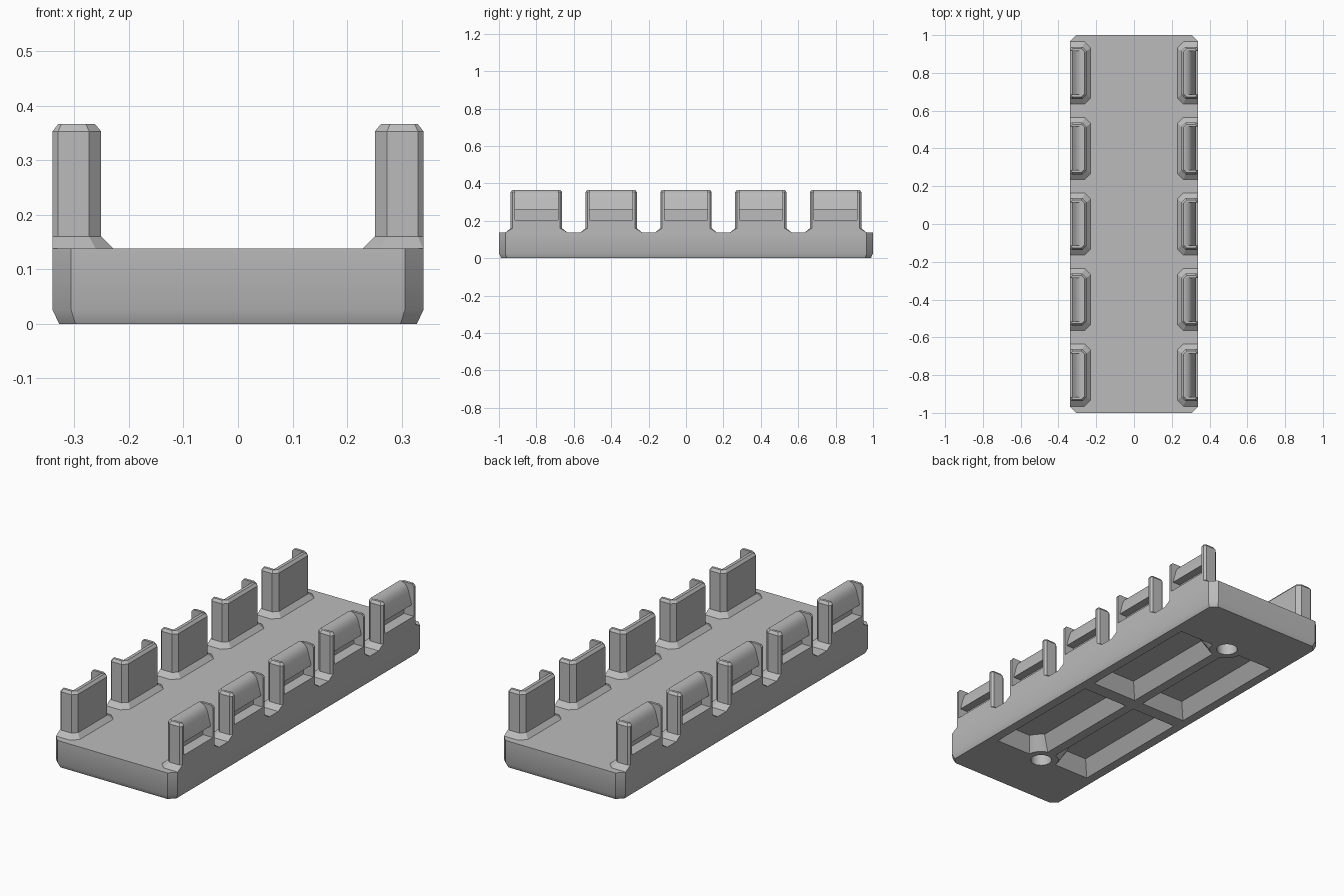
import bpy, bmesh, math

if "Cube" in bpy.data.objects:
    bpy.data.objects.remove(bpy.data.objects["Cube"])

grey = bpy.data.materials.new("plain grey")
grey.diffuse_color = (0.5, 0.5, 0.5, 1)
grey.use_nodes = True
grey.node_tree.nodes["Principled BSDF"].inputs["Base Color"].default_value = grey.diffuse_color


def loft(name, rings):
    """Closed solid skinned through rings that share a point count."""
    bm = bmesh.new()
    loops = [[bm.verts.new(p) for p in r] for r in rings]
    n = len(loops[0])
    for a, b in zip(loops, loops[1:]):
        for i in range(n):
            j = (i + 1) % n
            bm.faces.new((a[i], a[j], b[j], b[i]))
    bm.faces.new(loops[0][::-1])
    bm.faces.new(loops[-1])
    bmesh.ops.recalc_face_normals(bm, faces=bm.faces)
    me = bpy.data.meshes.new(name)
    bm.to_mesh(me)
    bm.free()
    me.materials.append(grey)
    ob = bpy.data.objects.new(name, me)
    bpy.context.collection.objects.link(ob)
    return ob


def cut(ob, cutter):
    """Subtract the cutter and throw it away."""
    mod = ob.modifiers.new("cut", 'BOOLEAN')
    mod.operation, mod.solver, mod.object = 'DIFFERENCE', 'EXACT', cutter
    bpy.ops.object.select_all(action='DESELECT')
    ob.select_set(True)
    bpy.context.view_layer.objects.active = ob
    bpy.ops.object.modifier_apply(modifier=mod.name)
    bpy.data.objects.remove(cutter)


def smooth(ob, degrees):
    bpy.ops.object.select_all(action='DESELECT')
    ob.select_set(True)
    bpy.context.view_layer.objects.active = ob
    bpy.ops.object.shade_smooth_by_angle(angle=math.radians(degrees))


def octagon(hx, hy, c, z):
    return [(-hx + c, -hy, z), (hx - c, -hy, z), (hx, -hy + c, z), (hx, hy - c, z),
            (hx - c, hy, z), (-hx + c, hy, z), (-hx, hy - c, z), (-hx, -hy + c, z)]


# Base slab with clipped corners and a tapered lower edge
base = loft("base", [octagon(0.328, 0.988, 0.03, 0),
                     octagon(0.34, 1.0, 0.034, 0.025),
                     octagon(0.34, 1.0, 0.034, 0.138)])


# Tapered underside recesses, each with one corner rounded around a screw hole
def recess_ring(sx, sy, inset, z):
    x0, x1, y0, y1 = 0.025 + inset, 0.28 - inset, 0.035 + inset, 0.69 - inset
    r, hole_y = 0.085 + inset, 0.70
    pts = [(x0, y0), (x1, y0), (x1, y1)]
    a0 = math.asin((y1 - hole_y) / r)
    a1 = -math.acos(x0 / r)
    for i in range(7):
        a = a0 + (a1 - a0) * i / 6
        pts.append((r * math.cos(a), hole_y + r * math.sin(a)))
    return [(sx * x, sy * y, z) for x, y in pts]


for sx in (-1, 1):
    for sy in (-1, 1):
        cut(base, loft("recess_cutter", [recess_ring(sx, sy, -0.007, -0.01),
                                         recess_ring(sx, sy, 0.045, 0.07)]))

# Blind screw holes
for y in (-0.70, 0.70):
    def circle(z):
        return [(0.05 * math.cos(t * math.tau / 32), y + 0.05 * math.sin(t * math.tau / 32), z)
                for t in range(32)]
    cut(base, loft("hole_cutter", [circle(-0.01), circle(0.1)]))
smooth(base, 32)


# Upright clip: flared foot, chamfered corners, hollowed outer side
def post_ring(xi, xo, hy, c, d, z):
    return [(xi + c, -hy, z), (xo - d, -hy, z), (xo, -hy + d, z), (xo, hy - d, z),
            (xo - d, hy, z), (xi + c, hy, z), (xi, hy - c, z), (xi, -hy + c, z)]


clip = loft("clip_right_1", [post_ring(0.229, 0.34, 0.165, 0.032, 0.001, 0.138),
                             post_ring(0.251, 0.34, 0.1375, 0.022, 0.01, 0.16),
                             post_ring(0.251, 0.34, 0.1375, 0.022, 0.01, 0.353),
                             post_ring(0.262, 0.33, 0.128, 0.017, 0.006, 0.366)])

# Outer hollow leaves a rounded snap tooth overhanging a ledge
hollow = [(0.36, 0.205), (0.285, 0.205), (0.285, 0.26), (0.328, 0.26), (0.312, 0.32),
          (0.306, 0.337), (0.298, 0.349), (0.288, 0.358), (0.277, 0.363),
          (0.268, 0.366), (0.268, 0.40), (0.36, 0.40)]
cut(clip, loft("hollow_cutter", [[(x, y, z) for x, z in hollow] for y in (-0.115, 0.115)]))
smooth(clip, 20)

# Five clips on each side
for k in range(5):
    for side, turn in (("right", 0), ("left", math.pi)):
        if k == 0 and side == "right":
            ob = clip
        else:
            ob = bpy.data.objects.new(f"clip_{side}_{k + 1}", clip.data)
            bpy.context.collection.objects.link(ob)
        ob.location.y = -0.8 + 0.4 * k
        ob.rotation_euler.z = turn
